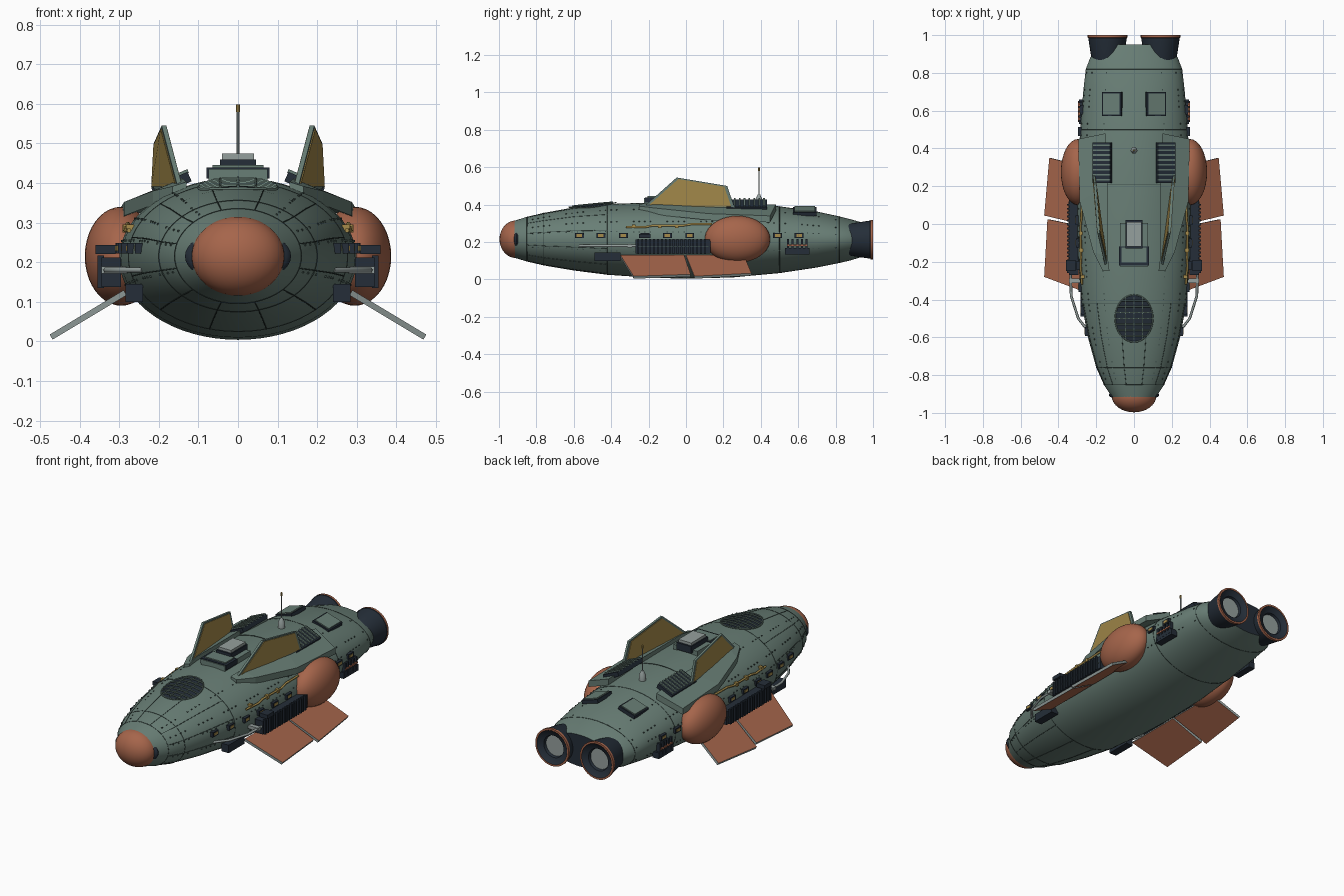
import bpy, bmesh, math
from mathutils import Vector, Matrix

if "Cube" in bpy.data.objects:
    bpy.data.objects.remove(bpy.data.objects["Cube"])


def material(name, r, g, b):
    m = bpy.data.materials.new(name)
    m.use_nodes = True
    m.diffuse_color = (r, g, b, 1)
    bsdf = next(n for n in m.node_tree.nodes if n.type == 'BSDF_PRINCIPLED')
    bsdf.inputs["Base Color"].default_value = (r, g, b, 1)
    return m


GREEN = material("hull green", .14, .21, .18)
SEAM = material("seam dark green", .04, .065, .058)
RUST = material("rust orange", .38, .13, .07)
DARK = material("dark navy", .018, .027, .04)
GOLD = material("dull gold", .38, .26, .07)
GREY = material("light grey", .30, .35, .34)


def finish(name, bm, mats, smooth=False):
    bmesh.ops.recalc_face_normals(bm, faces=bm.faces)
    me = bpy.data.meshes.new(name)
    bm.to_mesh(me)
    bm.free()
    for m in mats:
        me.materials.append(m)
    if smooth:
        me.polygons.foreach_set("use_smooth", [True] * len(me.polygons))
        me.set_sharp_from_angle(angle=math.radians(35))
    ob = bpy.data.objects.new(name, me)
    bpy.context.collection.objects.link(ob)
    return ob


def boxes(name, items, mat):
    # items: (centre, size, tilt about y)
    bm = bmesh.new()
    for loc, size, tilt in items:
        mtx = Matrix.Translation(loc) @ Matrix.Rotation(tilt, 4, 'Y') @ Matrix.Diagonal((*size, 1))
        bmesh.ops.create_cube(bm, size=1, matrix=mtx)
    return finish(name, bm, [mat])


def prism(name, pts, depth, face_mat, edge_mat):
    bm = bmesh.new()
    pts = [Vector(p) for p in pts]
    d = Vector(depth)
    a = [bm.verts.new(p + d / 2) for p in pts]
    b = [bm.verts.new(p - d / 2) for p in pts]
    bm.faces.new(a)
    bm.faces.new(b[::-1])
    for i in range(len(a)):
        j = (i + 1) % len(a)
        bm.faces.new((a[i], b[i], b[j], a[j])).material_index = 1
    return finish(name, bm, [face_mat, edge_mat])


def ellipsoid(name, loc, radii, mat):
    bm = bmesh.new()
    bmesh.ops.create_uvsphere(bm, u_segments=32, v_segments=20, radius=1,
                              matrix=Matrix.Translation(loc) @ Matrix.Diagonal((*radii, 1)))
    return finish(name, bm, [mat], True)


def lathe(name, profile, centre, axis, mats, rule=lambda i: 0, n=32):
    # profile: (distance along axis, radius)
    bm = bmesh.new()
    rings = []
    for t, r in profile:
        ring = []
        for k in range(n):
            c, s = r * math.cos(k * math.tau / n), r * math.sin(k * math.tau / n)
            ring.append(bm.verts.new(Vector(centre) + Vector((c, t, s) if axis == 'Y' else (c, s, t))))
        rings.append(ring)
    for i in range(len(rings) - 1):
        for k in range(n):
            j = (k + 1) % n
            f = bm.faces.new((rings[i][k], rings[i][j], rings[i + 1][j], rings[i + 1][k]))
            f.material_index = rule(i)
    bm.faces.new(rings[0])
    bm.faces.new(rings[-1]).material_index = rule(len(rings) - 1)
    return finish(name, bm, mats, True)


def tubes(name, paths, radius, mat):
    cu = bpy.data.curves.new(name, 'CURVE')
    cu.dimensions = '3D'
    cu.bevel_depth, cu.bevel_resolution = radius, 1
    cu.use_fill_caps = True
    for path in paths:
        sp = cu.splines.new('POLY')
        sp.points.add(len(path) - 1)
        for p, co in zip(sp.points, path):
            p.co = (*co, 1)
    cu.materials.append(mat)
    ob = bpy.data.objects.new(name, cu)
    bpy.context.collection.objects.link(ob)


# Hull stations: y, half width, bottom, top
STATIONS = [(-.93, .108, .12, .31), (-.85, .16, .096, .335), (-.76, .2, .075, .356), (-.6, .244, .048, .385),
            (-.42, .277, .025, .403), (-.2, .295, .01, .411), (0, .3, .004, .413), (.25, .298, .011, .409),
            (.5, .285, .034, .391), (.7, .269, .064, .363), (.82, .255, .088, .337), (.88, .232, .102, .322),
            (.95, .19, .124, .302)]


def section(y):
    for a, b in zip(STATIONS, STATIONS[1:]):
        if y <= b[0]:
            t = (y - a[0]) / (b[0] - a[0])
            w, lo, hi = (a[i] + t * (b[i] - a[i]) for i in (1, 2, 3))
            return w, (lo + hi) / 2, (hi - lo) / 2
    return section(STATIONS[-1][0])


def on_hull(y, ang, off=0):
    w, zc, h = section(y)
    return Vector(((w + off) * math.sin(ang), y, zc + (h + off) * math.cos(ang)))


def top(x, y, off=0):
    w, zc, h = section(y)
    return Vector((x, y, zc + h * math.sqrt(1 - (x / w) ** 2) + off))


def side_x(y, z):
    w, zc, h = section(y)
    return w * math.sqrt(1 - ((z - zc) / h) ** 2)


# Hull skin with a dark stern cap
N = 64
bm = bmesh.new()
rings = [[bm.verts.new(on_hull(s[0], k * math.tau / N)) for k in range(N)] for s in STATIONS]
for a, b in zip(rings, rings[1:]):
    for k in range(N):
        bm.faces.new((a[k], a[(k + 1) % N], b[(k + 1) % N], b[k]))
bm.faces.new(rings[0])
bm.faces.new(rings[-1]).material_index = 1
finish("hull", bm, [GREEN, DARK], True)

# Panel seams and rivets
seams = [[on_hull(y, k * math.tau / N) for k in range(N + 1)] for y in (-.85, -.76, -.42, .5, .82)]
for k in range(12):
    ang = (k + .5) * math.tau / 12
    seams.append([on_hull(s[0], ang) for s in STATIONS[1:5]])
tubes("panel_seams", seams, .0015, SEAM)
rivets = []
for ang in (.6, 1.05, 1.35, 1.9):
    for i in range(55):
        if i % 6 < 4:
            y = -.82 + i * .03
            rivets += [(on_hull(y, s * ang), (.005, .007, .005), 0) for s in (-1, 1)]
boxes("rivets", rivets, SEAM)

# Nose cap and collar plates
ellipsoid("nose_cap", (0, -.91, .215), (.118, .087, .1), RUST)
ellipsoid("nose_collar", (0, -.905, .215), (.134, .03, .07), DARK)

# Round grille on the foredeck
bm = bmesh.new()
rim = [top(.1 * math.cos(k * math.tau / 32), -.5 + .125 * math.sin(k * math.tau / 32), .006) for k in range(33)]
hub = bm.verts.new(top(0, -.5, .006))
mid = [bm.verts.new(top(p.x / 2, -.5 + (p.y + .5) / 2, .006)) for p in rim[:-1]]
out = [bm.verts.new(p) for p in rim[:-1]]
for k in range(32):
    j = (k + 1) % 32
    bm.faces.new((hub, mid[k], mid[j]))
    bm.faces.new((mid[k], out[k], out[j], mid[j]))
finish("grille_base", bm, [DARK])
bars = [rim]
for t in (-.75, -.5, -.25, 0, .25, .5, .75):
    half = .1 * math.sqrt(1 - t * t)
    bars.append([top(half * u / 4, -.5 + .125 * t, .009) for u in range(-4, 5)])
for x in (-.045, 0, .045):
    bars.append([top(x, -.5 + .11 * u / 4, .009) for u in range(-4, 5)])
tubes("grille_bars", bars, .0035, GREEN)

# Centre deck hatch and vent box
boxes("hatch_base", [((0, -.11, .42), (.15, .23, .03), 0)], GREEN)
boxes("hatch_blocks", [((0, -.17, .425), (.16, .1, .028), 0), ((0, -.055, .44), (.092, .15, .04), 0)], DARK)
boxes("hatch_plate", [((0, -.165, .441), (.13, .08, .008), 0)], GREEN)
boxes("hatch_lid", [((0, -.055, .467), (.08, .13, .016), 0)], GREY)
tubes("deck_line", [[top(x * .05, .21, .001) for x in range(-3, 4)]], .002, SEAM)

# Antenna
lathe("antenna_base", [(.4, .018), (.43, .018), (.455, .006)], (0, .39, 0), 'Z', [GREY], n=12)
lathe("antenna_mast", [(.45, .0035), (.585, .0035)], (0, .39, 0), 'Z', [GREY], n=8)
lathe("antenna_tip", [(.58, .005), (.598, .005)], (0, .39, 0), 'Z', [GOLD], n=8)

for s, side in ((1, "left"), (-1, "right")):
    # Engine nozzle
    lathe(side + "_nozzle", [(.86, .08), (.88, .086), (.985, .102), (.987, .105), (1, .105), (1, .095),
                             (.995, .09), (.985, .062), (.97, .058)],
          (s * .14, 0, .213), 'Y', [DARK, RUST, GREY], lambda i: {3: 1, 4: 1, 8: 2}.get(i, 0))

    # Side pod
    ellipsoid(side + "_pod", (s * .295, .275, .215), (.092, .175, .125), RUST)

    # Sloping shoulder plate under the fin
    bm = bmesh.new()
    rows = [((.13, -.25, .403), (.165, -.25, .392)), ((.14, -.17, .411), (.215, -.15, .38)),
            ((.14, .2, .412), (.288, .12, .352)), ((.15, .48, .4), (.295, .45, .34))]
    grid = [[bm.verts.new((s * x, y, z - d)) for d in (0, .035) for x, y, z in row] for row in rows]
    for a, b in zip(grid, grid[1:]):
        for i, j in ((0, 1), (1, 3), (3, 2), (2, 0)):
            bm.faces.new((a[i], a[j], b[j], b[i]))
    for g in (grid[0], grid[-1]):
        bm.faces.new((g[0], g[1], g[3], g[2]))
    finish(side + "_shoulder_plate", bm, [GREEN])

    # Upright fin: frame and inset panel
    fin = [Vector((s * x, y, z)) for x, y, z in
           ((.145, -.23, .385), (.187, -.05, .545), (.207, .22, .5), (.213, .26, .385))]
    mid_pt = sum(fin, Vector()) / 4
    prism(side + "_fin_frame", fin, (.012, 0, 0), GREEN, GREEN)
    prism(side + "_fin_panel", [mid_pt + (p - mid_pt) * .91 for p in fin], (.017, 0, 0), GOLD, GOLD)

    # Lower wing panels
    for part, y0, y1, x0, y2, x1, y3 in (("front", -.35, -.01, .472, -.28, .455, .025),
                                         ("rear", .0, .31, .472, .045, .445, .35)):
        pts = [(.285, y0), (x0, y2), (x1, y3), (.285, y1)]
        prism(f"{side}_{part}_wing", [(s * x, y, .123 - (x - .285) * .6) for x, y in pts],
              (s * .007, 0, .013), RUST, GREY)

    # Deck radiator with slats
    boxes(side + "_deck_radiator", [((s * .168, .325, .396), (.1, .215, .026), s * .42)], DARK)
    boxes(side + "_deck_slats", [((s * .17, .235 + i * .026, .411), (.096, .009, .01), s * .42)
                                 for i in range(8)], GREEN)

    # Aft hatches
    p = top(s * .115, .635, .006)
    boxes(side + "_aft_hatch", [(p, (.105, .125, .02), s * .3)], DARK)
    boxes(side + "_aft_hatch_lid", [(p + Vector((s * .004, 0, .011)), (.09, .11, .008), s * .3)], GREEN)

    # Flank radiator with ribs
    boxes(side + "_flank_radiator", [((s * .32, -.07, .175), (.05, .4, .075), 0),
                                     ((s * .335, -.22, .232), (.05, .06, .022), 0)], DARK)
    boxes(side + "_flank_ribs", [((s * .347, -.255 + i * .021, .176), (.016, .01, .082), 0)
                                 for i in range(18)], DARK)
    boxes(side + "_flank_rail", [((s * .343, -.07, .176), (.008, .38, .006), 0)], SEAM)

    # Forward equipment box and pipe
    boxes(side + "_forward_box", [((s * .262, -.42, .122), (.045, .14, .045), 0)], DARK)
    tubes(side + "_forward_pipe", [[(s * x, y, .18) for x, y in
                                    ((.24, -.57), (.295, -.5), (.333, -.38), (.335, -.26))]], .007, GREY)
    boxes(side + "_pipe_clamp", [((s * .31, -.3, .18), (.07, .025, .018), 0)], GREY)

    # Aft vent module
    boxes(side + "_aft_vent", [((s * .272, .595, .15), (.04, .13, .035), 0)] +
          [((s * .283, .545 + i * .025, .18), (.022, .011, .07), 0) for i in range(5)], DARK)
    boxes(side + "_aft_vent_bar", [((s * .291, .595, .183), (.012, .11, .008), 0)], RUST)

    # Windows
    ys = (-.57, -.455, -.335, -.22, -.1, .02, .49, .605)
    spots = [Vector((s * side_x(y, .235), y, .235)) for y in ys]
    boxes(side + "_window_frames", [(p, (.024, .048, .027), 0) for p in spots], DARK)
    boxes(side + "_window_panes", [(p + Vector((s * .011, 0, 0)), (.006, .03, .014), 0) for p in spots], GOLD)

    # Gold conduit along the flank
    path = [(-.32, .28), (-.22, .28), (-.18, .288), (-.02, .288), (.03, .296), (.14, .296)]
    tubes(side + "_conduit", [[(s * (side_x(y, z) + .008), y, z) for y, z in path]], .006, GOLD)
    boxes(side + "_conduit_clamps", [((s * (side_x(y, .285) + .005), y, .285), (.02, .018, .02), 0)
                                     for y in (-.28, -.14, -.05)], GOLD)
